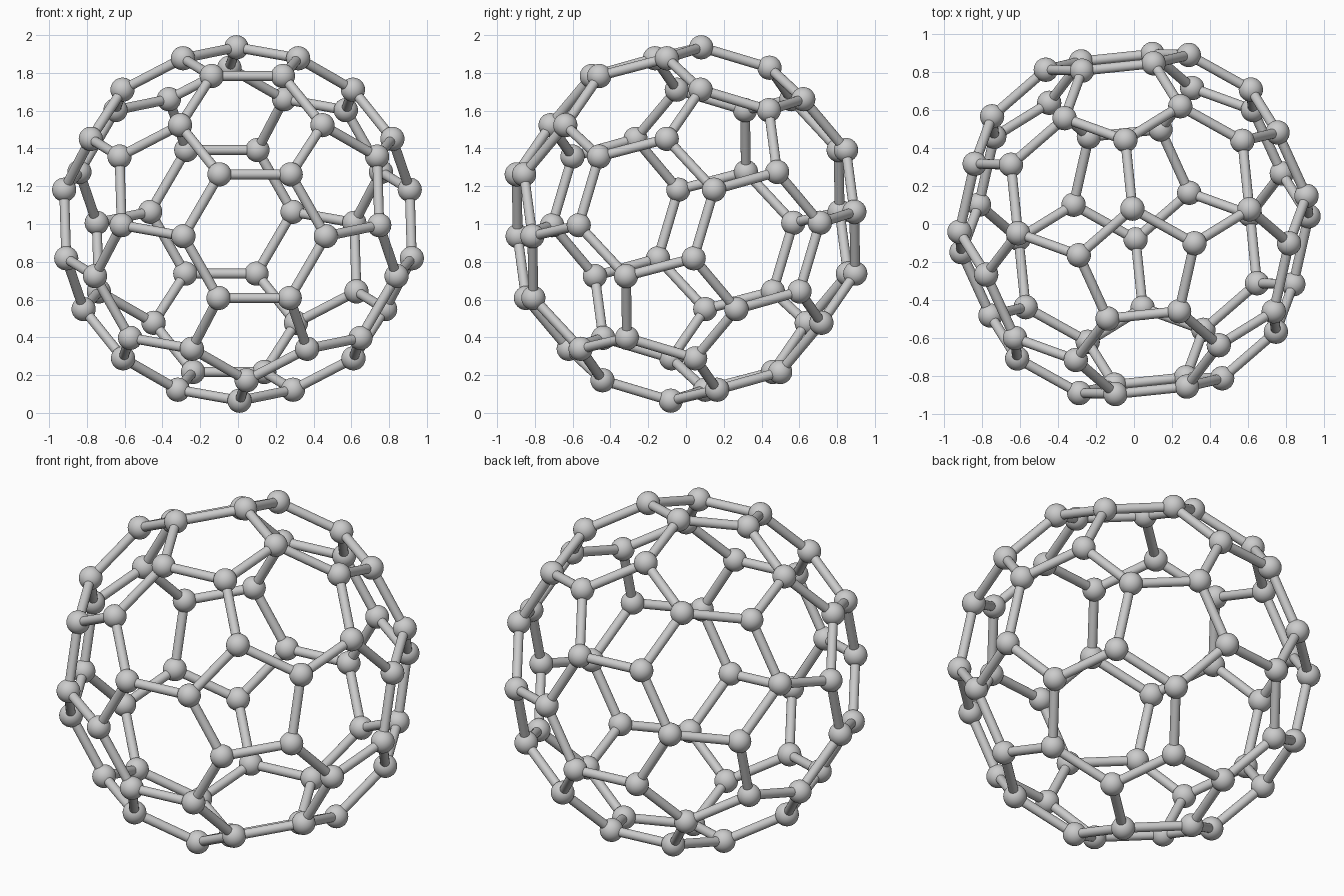
import bpy, bmesh, math
from itertools import permutations
from mathutils import Vector, Matrix

if "Cube" in bpy.data.objects:
    bpy.data.objects.remove(bpy.data.objects["Cube"])

R = 0.939          # distance of ball centres from the middle
BALL, STICK = 0.064, 0.026
CENTRE = Vector((0, 0, 1))
TURN, TILT = math.radians(5.9), math.radians(4.3)

# Icosahedron corners, cut at thirds of each edge -> 60 cage points
PHI = (1 + 5 ** 0.5) / 2
ico = []
for s in (-1, 1):
    for t in (-PHI, PHI):
        ico += [Vector((0, s, t)), Vector((s, t, 0)), Vector((t, 0, s))]
cage = [a + (b - a) / 3 for a, b in permutations(ico, 2) if (a - b).length < 2.1]

# Orient so one hexagon faces the front, turned and tilted slightly
v0, v1, v2 = Vector((0, 1, PHI)), Vector((0, -1, PHI)), Vector((PHI, 0, 1))
n = (v0 + v1 + v2).normalized()
up = -(v0 - n * v0.dot(n)).normalized()
side = up.cross(n)
h = Vector((math.sin(TURN), -math.cos(TURN), 0))
z = Vector((0, 0, 1))
N = h * math.cos(TILT) - z * math.sin(TILT)
U = h * math.sin(TILT) + z * math.cos(TILT)
E = U.cross(N)
scale = R / cage[0].length
pts = [CENTRE + scale * (E * p.dot(side) + N * p.dot(n) + U * p.dot(up)) for p in cage]
edge = scale * 2 / 3


def finish(bm, name):
    for f in bm.faces:
        f.smooth = True
    me = bpy.data.meshes.new(name)
    bm.to_mesh(me)
    bm.free()
    ob = bpy.data.objects.new(name, me)
    bpy.context.collection.objects.link(ob)


# Balls at every cage point
bm = bmesh.new()
for p in pts:
    bmesh.ops.create_uvsphere(bm, u_segments=32, v_segments=16, radius=BALL,
                              matrix=Matrix.Translation(p))
finish(bm, "cage_balls")

# Sticks between neighbouring points
bm = bmesh.new()
for i, a in enumerate(pts):
    for b in pts[i + 1:]:
        d = b - a
        if d.length < edge * 1.1:
            m = Matrix.Translation((a + b) / 2) @ d.to_track_quat('Z', 'Y').to_matrix().to_4x4()
            bmesh.ops.create_cone(bm, cap_ends=False, segments=20, radius1=STICK,
                                  radius2=STICK, depth=d.length, matrix=m)
finish(bm, "cage_sticks")
